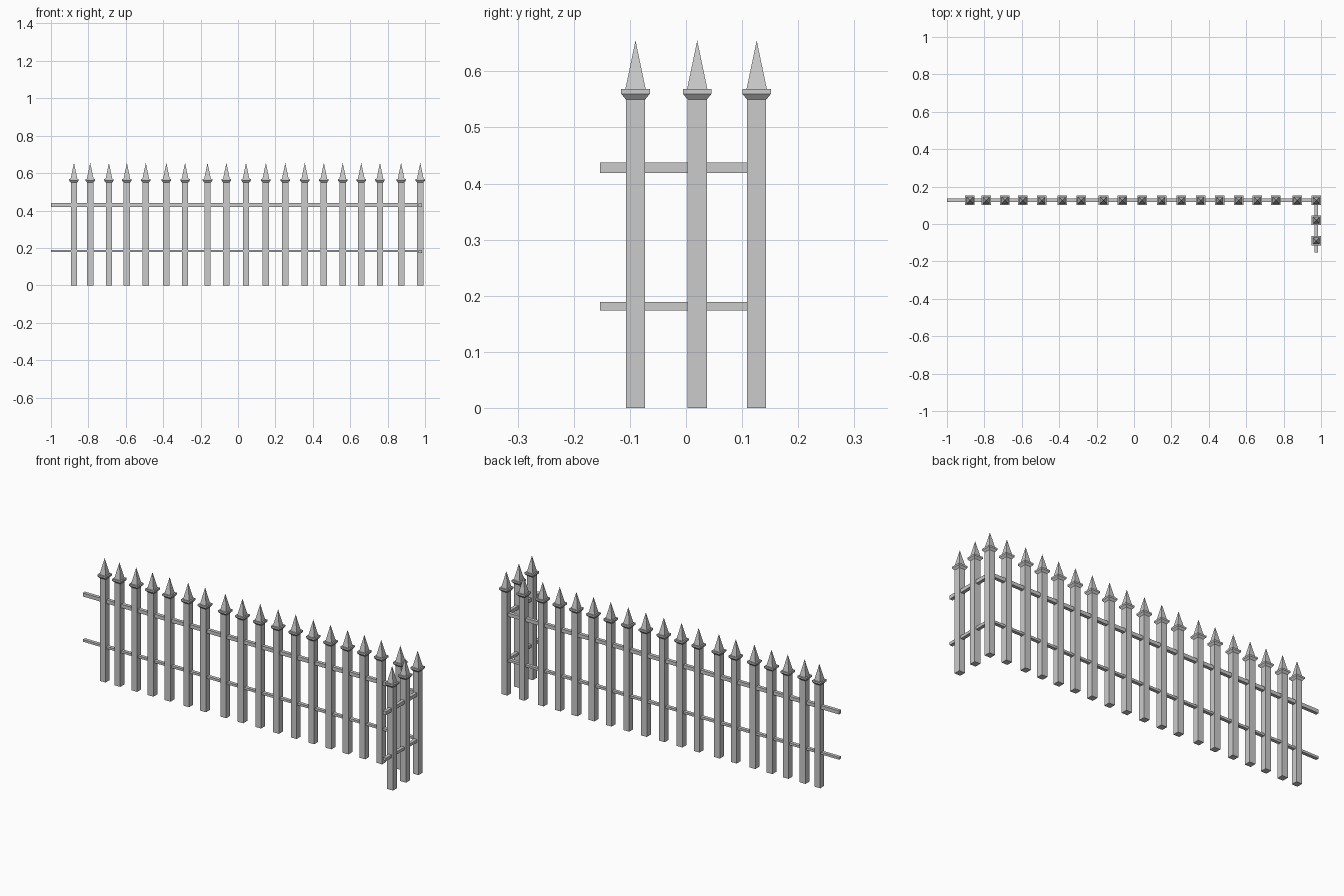
import bpy, bmesh

if "Cube" in bpy.data.objects:
    bpy.data.objects.remove(bpy.data.objects["Cube"])

BACK_Y, SIDE_X = 0.126, 0.9745


def square_loft(name, x, y, rings, apex=None):
    """Stack of square rings (half width, z), optionally closed by a point."""
    bm = bmesh.new()
    loops = [[bm.verts.new((x + sx * h, y + sy * h, z))
              for sx, sy in ((-1, -1), (1, -1), (1, 1), (-1, 1))] for h, z in rings]
    bm.faces.new(loops[0][::-1])
    for a, b in zip(loops, loops[1:]):
        for i in range(4):
            j = (i + 1) % 4
            bm.faces.new((a[i], a[j], b[j], b[i]))
    if apex is None:
        bm.faces.new(loops[-1])
    else:
        tip = bm.verts.new((x, y, apex))
        for i in range(4):
            bm.faces.new((loops[-1][i], loops[-1][(i + 1) % 4], tip))
    me = bpy.data.meshes.new(name)
    bm.to_mesh(me)
    bm.free()
    ob = bpy.data.objects.new(name, me)
    bpy.context.collection.objects.link(ob)


def box(name, lo, hi):
    bpy.ops.mesh.primitive_cube_add(size=1, location=[(a + b) / 2 for a, b in zip(lo, hi)])
    ob = bpy.context.object
    ob.name = name
    ob.scale = [b - a for a, b in zip(lo, hi)]
    bpy.ops.object.transform_apply(location=False, rotation=False, scale=True)


def picket(x, y):
    # Square post, flared collar and pyramid spike
    square_loft("picket_post", x, y, [(0.017, 0), (0.017, 0.55)])
    square_loft("picket_collar", x, y, [(0.0165, 0.549), (0.0255, 0.56), (0.0255, 0.569)])
    square_loft("picket_spike", x, y, [(0.018, 0.569)], apex=0.655)


# Long row of pickets, slightly uneven spacing, ending in the corner picket
row_x = [-0.877, -0.79, -0.69, -0.594, -0.493, -0.383, -0.283, -0.163, -0.062, 0.043,
         0.149, 0.253, 0.357, 0.459, 0.56, 0.659, 0.759, 0.872, SIDE_X]
for x in row_x:
    picket(x, BACK_Y)

# Short return on the right
for y in (-0.09, 0.02):
    picket(SIDE_X, y)

# Rails running through the pickets
T = 0.009
box("long_rail_upper", (-1, BACK_Y - T, 0.42), (SIDE_X - 0.012, BACK_Y + T, 0.439))
box("long_rail_lower", (-1, BACK_Y - T, 0.178), (SIDE_X - 0.012, BACK_Y + T, 0.190))
box("side_rail_upper", (SIDE_X - T, -0.153, 0.419), (SIDE_X + T, BACK_Y - 0.012, 0.438))
box("side_rail_lower", (SIDE_X - T, -0.153, 0.174), (SIDE_X + T, BACK_Y - 0.012, 0.189))
